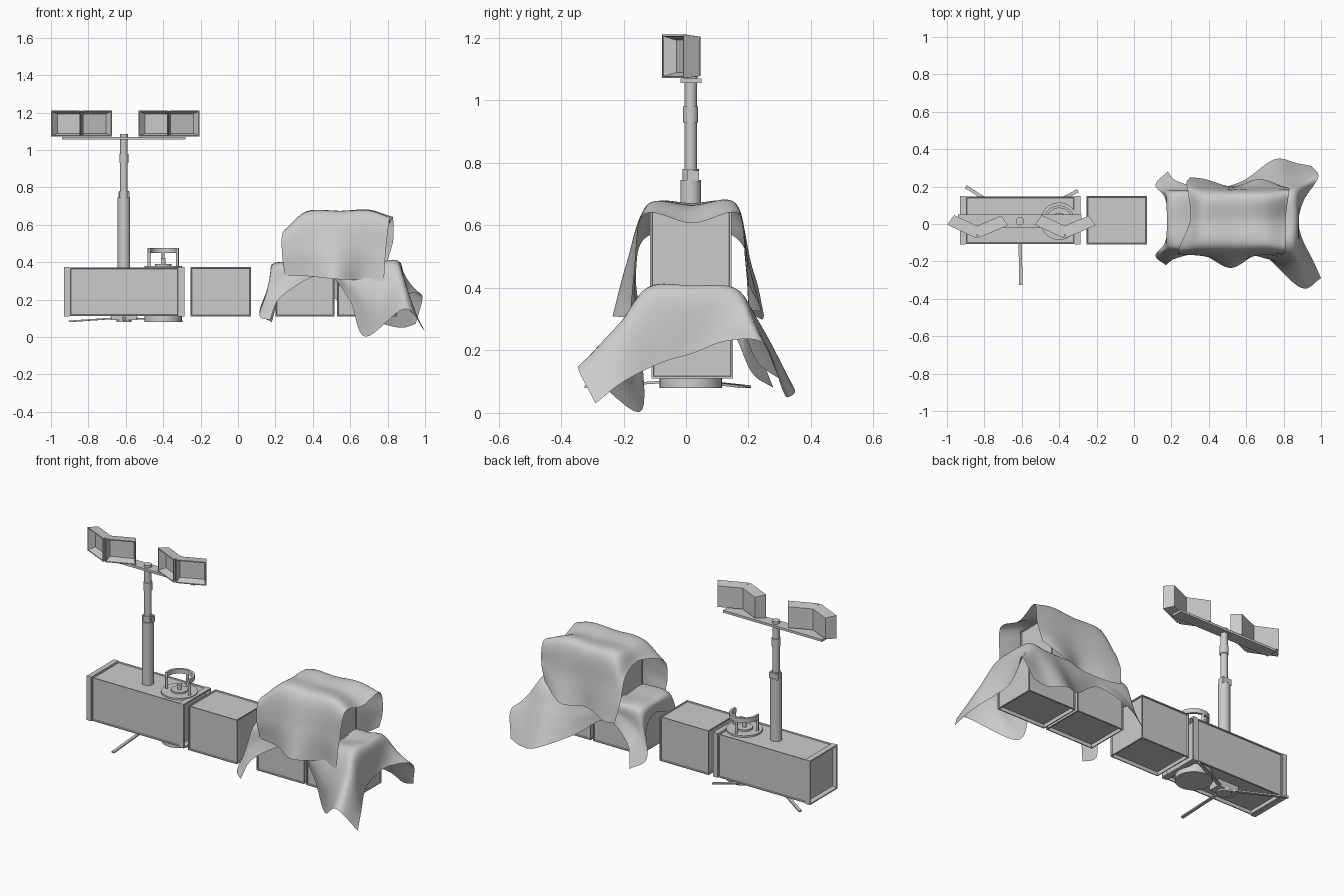
import bpy, bmesh, math
from mathutils import Vector, Matrix

if "Cube" in bpy.data.objects:
    bpy.data.objects.remove(bpy.data.objects["Cube"])

MX, MY = -0.61, 0.015   # mast axis
BX, BY = -0.40, 0.015   # beacon axis


def make(name, bm, smooth=False):
    me = bpy.data.meshes.new(name)
    bm.to_mesh(me)
    bm.free()
    ob = bpy.data.objects.new(name, me)
    bpy.context.collection.objects.link(ob)
    if smooth:
        bpy.context.view_layer.objects.active = ob
        ob.select_set(True)
        bpy.ops.object.shade_smooth_by_angle(angle=math.radians(40))
        ob.select_set(False)
    return ob


def box_bm(x0, x1, y0, y1, z0, z1):
    bm = bmesh.new()
    bmesh.ops.create_cube(bm, size=1)
    for v in bm.verts:
        v.co = Vector(((x0, x1)[v.co.x > 0], (y0, y1)[v.co.y > 0], (z0, z1)[v.co.z > 0]))
    bm.normal_update()
    return bm


def box(name, *dims):
    return make(name, box_bm(*dims))


def case(name, x0, x1, y0, y1, z0, z1):
    # framed crate: every face has a recessed panel, deeper underneath
    bm = box_bm(x0, x1, y0, y1, z0, z1)
    for f in list(bm.faces):
        deep = f.normal.z < -0.5
        bmesh.ops.inset_individual(bm, faces=[f], thickness=0.008, depth=0)
        bmesh.ops.inset_individual(bm, faces=[f], thickness=0.003, depth=-0.02 if deep else -0.006)
    return make(name, bm)


def cyl(name, x, y, z0, z1, r0, r1=None, n=32):
    bm = bmesh.new()
    bmesh.ops.create_cone(bm, cap_ends=True, segments=n, radius1=r0,
                          radius2=r0 if r1 is None else r1, depth=z1 - z0,
                          matrix=Matrix.Translation((x, y, (z0 + z1) / 2)))
    return make(name, bm, True)


def catmull(p, n):
    # smooth curve through the points p, n steps per span
    p = [2 * p[0] - p[1]] + p + [2 * p[-1] - p[-2]]
    out = []
    for i in range(1, len(p) - 2):
        a, b, c, d = p[i - 1:i + 3]
        for k in range(n):
            t = k / n
            out.append(0.5 * (2 * b + (c - a) * t + (2 * a - 5 * b + 4 * c - d) * t ** 2
                              + (3 * b - a - 3 * c + d) * t ** 3))
    return out + [p[-2]]


def cloth(name, rows, n=8):
    rows = [catmull([Vector(q) for q in r], n) for r in rows]
    cols = [catmull(list(c), n) for c in zip(*rows)]
    bm = bmesh.new()
    vs = [[bm.verts.new(q) for q in c] for c in cols]
    for a, b in zip(vs, vs[1:]):
        for i in range(len(a) - 1):
            f = bm.faces.new((a[i], a[i + 1], b[i + 1], b[i]))
            f.smooth = True
            f.normal_flip()
    return make(name, bm)


# cases in a row, with one more stacked under the covers
case("long_case", -0.90, -0.315, -0.108, 0.148, 0.113, 0.373)
for nm, x0, x1 in (("left", -0.93, -0.90), ("right", -0.315, -0.285)):
    bm = box_bm(x0, x1, -0.11, 0.15, 0.11, 0.375)
    out = -1 if nm == "left" else 1
    f = [f for f in bm.faces if f.normal.x * out > 0.5][0]
    bmesh.ops.inset_individual(bm, faces=[f], thickness=0.01, depth=0)
    bmesh.ops.inset_individual(bm, faces=[f], thickness=0.012, depth=-0.022)
    make("end_frame_" + nm, bm)
case("square_case", -0.255, 0.07, -0.11, 0.15, 0.11, 0.375)
case("covered_case_left", 0.2, 0.515, -0.11, 0.15, 0.11, 0.375)
case("covered_case_right", 0.53, 0.85, -0.11, 0.15, 0.11, 0.375)
case("upper_case", 0.365, 0.69, -0.115, 0.145, 0.383, 0.648)

# telescopic mast
cyl("mast_lower", MX, MY, 0.37, 0.745, 0.033)
cyl("mast_collar", MX, MY, 0.745, 0.78, 0.026)
box("mast_latch", MX - 0.03, MX + 0.03, 0.003, 0.042, 0.74, 0.775)
cyl("mast_upper", MX, MY, 0.78, 1.06, 0.02)
cyl("mast_ring", MX, MY, 0.93, 0.98, 0.024)
box("cross_bar", -0.94, -0.28, -0.018, 0.05, 1.056, 1.07)
cyl("mast_cap", MX, MY, 1.07, 1.085, 0.022)


# floodlight heads: tapered housings with funnel-shaped fronts
def lamp(name, x, y, angle):
    bm = box_bm(-0.086, 0.086, 0, 0.062, -0.07, 0.07)
    for v in bm.verts:
        if v.co.y > 0.03:
            v.co.x *= 0.85
            v.co.z *= 0.9
    bm.normal_update()
    f = min(bm.faces, key=lambda g: g.normal.y)
    bmesh.ops.inset_individual(bm, faces=[f], thickness=0.008, depth=0)
    bmesh.ops.inset_individual(bm, faces=[f], thickness=0.018, depth=-0.04)
    ob = make(name, bm)
    ob.location = (x, y, 1.141)
    ob.rotation_euler.z = math.radians(angle)


for i, x in enumerate((-0.838, -0.37)):
    lamp(f"lamp_{i}_left", x - 0.083, -0.04, -25)
    lamp(f"lamp_{i}_right", x + 0.085, -0.041, 23)

# beacon with a half-ring guard on top, dish below
cyl("beacon_base", BX, BY, 0.37, 0.38, 0.1)
cyl("beacon_hub", BX, BY, 0.38, 0.39, 0.045)
cyl("beacon_post", BX, BY, 0.38, 0.42, 0.012)
bm = bmesh.new()
prev = None
for k in range(25):
    a = math.radians(-15 + 210 * k / 24)
    ring = [bm.verts.new((BX + r * math.cos(a), BY + r * math.sin(a), z))
            for r, z in ((0.07, 0.45), (0.084, 0.45), (0.084, 0.477), (0.07, 0.477))]
    if prev:
        for j in range(4):
            bm.faces.new((prev[j], prev[j - 1], ring[j - 1], ring[j]))
    if k in (0, 24):
        bm.faces.new(ring if k == 0 else ring[::-1])
    prev = ring
bmesh.ops.recalc_face_normals(bm, faces=bm.faces)
make("guard_ring", bm, True)
for k, deg in enumerate((-10, 90, 190)):
    a = math.radians(deg)
    cyl(f"guard_post_{k}", BX + 0.077 * math.cos(a), BY + 0.077 * math.sin(a), 0.375, 0.452, 0.008, n=12)
cyl("dish", BX, BY, 0.08, 0.13, 0.1)

# mast foot and stabiliser legs
box("foot_plate", MX - 0.07, MX + 0.07, MY - 0.035, MY + 0.035, 0.09, 0.14)
cyl("foot_pivot", MX, MY, 0.08, 0.1, 0.04)
for k, (tx, ty) in enumerate(((-0.605, -0.325), (-0.90, 0.2), (-0.30, 0.178))):
    d = Vector((tx - MX, ty - MY, -0.02))
    leg = box(f"leg_{k}", 0, d.length, -0.009, 0.009, -0.004, 0.004)
    leg.location = (MX, MY, 0.104)
    leg.rotation_euler = (0, math.asin(0.02 / d.length), math.atan2(d.y, d.x))

# lower cover: strips from left hem to right hem, each running front to back
cloth("lower_cover", [
    [(.17, -.22, .09), (.115, -.17, .12), (.165, -.10, .26), (.185, .02, .32), (.165, .14, .27), (.115, .21, .13), (.18, .28, .08)],
    [(.235, -.18, .22), (.215, -.15, .29), (.20, -.12, .385), (.195, .02, .395), (.2, .16, .385), (.215, .185, .28), (.23, .23, .2)],
    [(.46, -.13, .335), (.44, -.14, .365), (.42, -.12, .385), (.42, .02, .383), (.42, .16, .385), (.41, .18, .335), (.40, .185, .28)],
    [(.595, -.14, .2), (.61, -.16, .29), (.63, -.12, .385), (.63, .02, .383), (.63, .16, .385), (.61, .21, .28), (.58, .23, .16)],
    [(.68, -.15, .002), (.73, -.19, .2), (.74, -.12, .385), (.75, .02, .385), (.75, .16, .385), (.76, .24, .28), (.75, .345, .08)],
    [(.89, -.34, .15), (.875, -.21, .29), (.865, -.12, .385), (.87, .02, .395), (.865, .16, .385), (.88, .23, .27), (.87, .325, .05)],
    [(1.0, -.29, .03), (.96, -.2, .1), (.90, -.08, .16), (.88, .02, .19), (.91, .13, .23), (.985, .25, .22), (.95, .31, .07)],
])

# upper cover
cloth("upper_cover", [
    [(.25, -.15, .33), (.235, -.16, .45), (.24, -.13, .56), (.30, .02, .60), (.29, .16, .56), (.28, .22, .44), (.3, .25, .31)],
    [(.38, -.17, .325), (.38, -.17, .48), (.37, -.125, .655), (.37, .02, .667), (.37, .16, .657), (.37, .205, .48), (.38, .24, .30)],
    [(.52, -.235, .31), (.52, -.19, .48), (.54, -.125, .66), (.55, .02, .665), (.55, .16, .66), (.54, .19, .48), (.53, .20, .33)],
    [(.66, -.16, .305), (.67, -.165, .48), (.7, -.125, .665), (.7, .02, .66), (.7, .16, .67), (.7, .2, .48), (.67, .24, .33)],
    [(.78, -.18, .30), (.79, -.165, .46), (.81, -.135, .635), (.81, .02, .607), (.828, .165, .64), (.83, .19, .52), (.80, .2, .41)],
])
